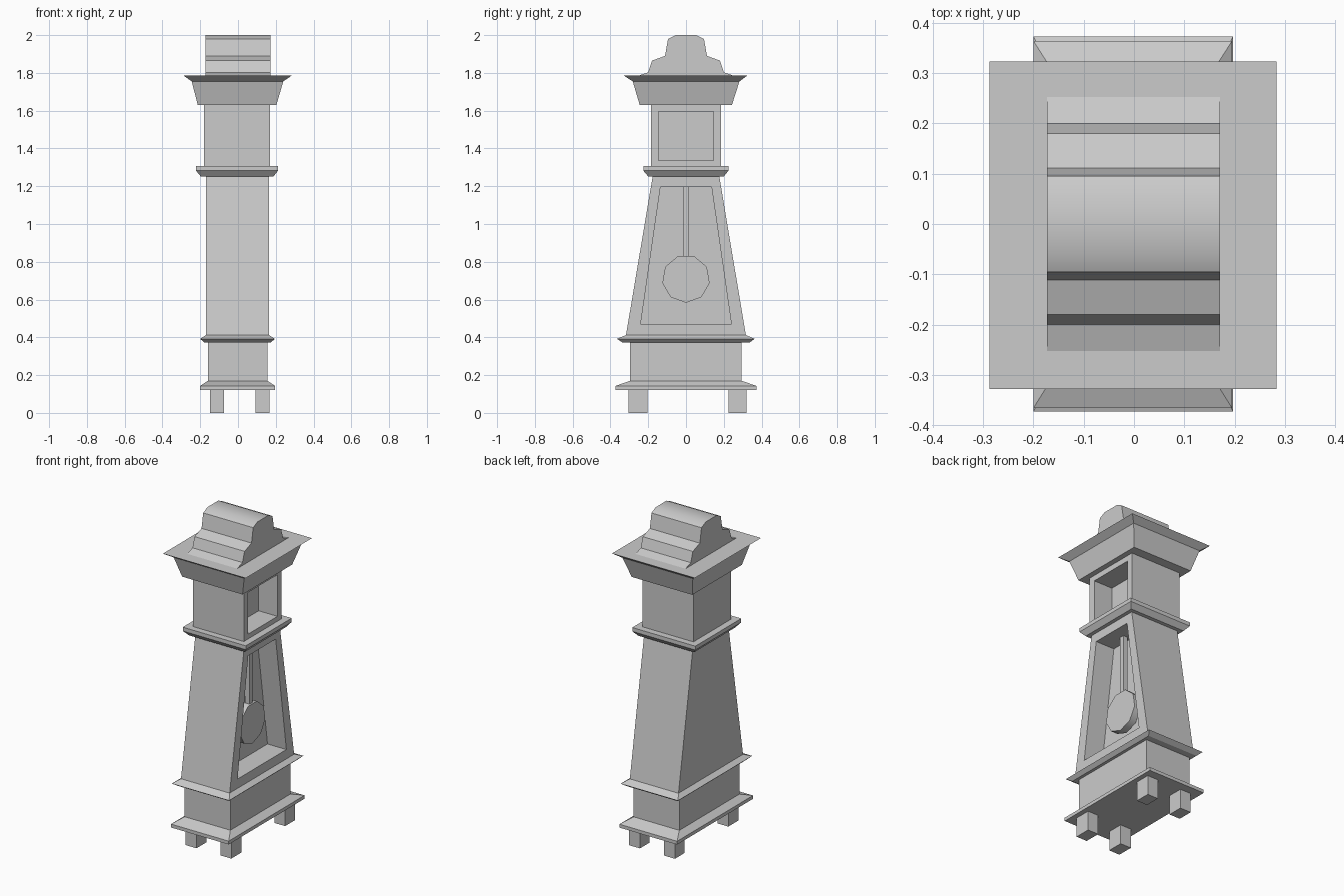
import bpy, bmesh, math

if "Cube" in bpy.data.objects:
    bpy.data.objects.remove(bpy.data.objects["Cube"])


def finish(name, bm, smooth=None):
    bmesh.ops.recalc_face_normals(bm, faces=bm.faces)
    me = bpy.data.meshes.new(name)
    bm.to_mesh(me)
    bm.free()
    ob = bpy.data.objects.new(name, me)
    bpy.context.collection.objects.link(ob)
    if smooth:
        bpy.ops.object.select_all(action='DESELECT')
        ob.select_set(True)
        bpy.context.view_layer.objects.active = ob
        bpy.ops.object.shade_smooth_by_angle(angle=math.radians(smooth))
    return ob


def loft(name, levels, opening=None, depth=0.13):
    """Stack rectangles (z, x0, x1, y0, y1); opening = (z0, half0, z1, half1) recesses the +x face."""
    bm = bmesh.new()
    rings = [[bm.verts.new(p) for p in ((x0, y0, z), (x1, y0, z), (x1, y1, z), (x0, y1, z))]
             for z, x0, x1, y0, y1 in levels]
    bm.faces.new(rings[0])
    bm.faces.new(rings[-1])
    for a, b in zip(rings, rings[1:]):
        for i in range(4):
            j = (i + 1) % 4
            if opening and i == 1:
                z0, h0, z1, h1 = opening
                x = levels[0][2]
                corners = ((-h0, z0), (h0, z0), (h1, z1), (-h1, z1))
                outer = [a[1], a[2], b[2], b[1]]
                rim = [bm.verts.new((x, y, z)) for y, z in corners]
                back = [bm.verts.new((x - depth, y, z)) for y, z in corners]
                for k in range(4):
                    m = (k + 1) % 4
                    bm.faces.new((outer[k], outer[m], rim[m], rim[k]))
                    bm.faces.new((rim[k], rim[m], back[m], back[k]))
                bm.faces.new(back)
            else:
                bm.faces.new((a[i], a[j], b[j], b[i]))
    return finish(name, bm)


def extrude_x(name, profile, x0, x1, smooth=None):
    """Extrude a closed (y, z) profile along x."""
    bm = bmesh.new()
    a = [bm.verts.new((x0, y, z)) for y, z in profile]
    b = [bm.verts.new((x1, y, z)) for y, z in profile]
    bm.faces.new(a)
    bm.faces.new(b)
    for i in range(len(a)):
        j = (i + 1) % len(a)
        bm.faces.new((a[i], a[j], b[j], b[i]))
    return finish(name, bm, smooth)


# feet
for side, (x0, x1) in (("back", (-0.148, -0.073)), ("front", (0.093, 0.167))):
    for hand, (y0, y1) in (("left", (-0.304, -0.204)), ("right", (0.225, 0.32))):
        loft(f"{side}_{hand}_foot", [(0, x0, x1, y0, y1), (0.122, x0, x1, y0, y1)])

# plinth with stepped bottom edge
loft("plinth", [(0.122, -0.2, 0.197, -0.373, 0.373), (0.143, -0.2, 0.197, -0.373, 0.373),
                (0.17, -0.16, 0.155, -0.296, 0.294), (0.375, -0.16, 0.155, -0.296, 0.294)])

# lower moulding
loft("lower_moulding", [(0.372, -0.178, 0.173, -0.335, 0.335), (0.392, -0.2, 0.195, -0.366, 0.364),
                        (0.412, -0.17, 0.165, -0.318, 0.317)])

# tapered trunk with pendulum opening
loft("trunk", [(0.41, -0.17, 0.165, -0.318, 0.317), (1.255, -0.17, 0.165, -0.176, 0.176)],
     opening=(0.47, 0.24, 1.197, 0.135))

# upper moulding
loft("upper_moulding", [(1.252, -0.197, 0.188, -0.2, 0.2), (1.282, -0.222, 0.212, -0.226, 0.225),
                        (1.306, -0.222, 0.212, -0.226, 0.225)])

# hood with dial opening
loft("hood", [(1.305, -0.18, 0.17, -0.186, 0.184), (1.632, -0.18, 0.17, -0.186, 0.184)],
     opening=(1.336, 0.146, 1.595, 0.146))

# flared cornice
loft("cornice", [(1.63, -0.213, 0.203, -0.245, 0.243), (1.755, -0.245, 0.24, -0.282, 0.283),
                 (1.785, -0.287, 0.283, -0.328, 0.323)])

# arched crest
half = [(0.252, 1.785), (0.2, 1.803), (0.18, 1.865), (0.111, 1.89), (0.095, 1.98), (0.053, 2.0)]
extrude_x("crest", half + [(-y, z) for y, z in reversed(half)], -0.173, 0.171, 35)

# pendulum rod and nine-sided bob
loft("pendulum_rod", [(0.8, 0.06, 0.09, -0.015, 0.015), (1.197, 0.06, 0.09, -0.015, 0.015)])
bob = [(0.127 * math.sin(2 * math.pi * i / 9), 0.71 - 0.127 * math.cos(2 * math.pi * i / 9))
       for i in range(9)]
extrude_x("pendulum_bob", bob, 0.055, 0.1, 50)
